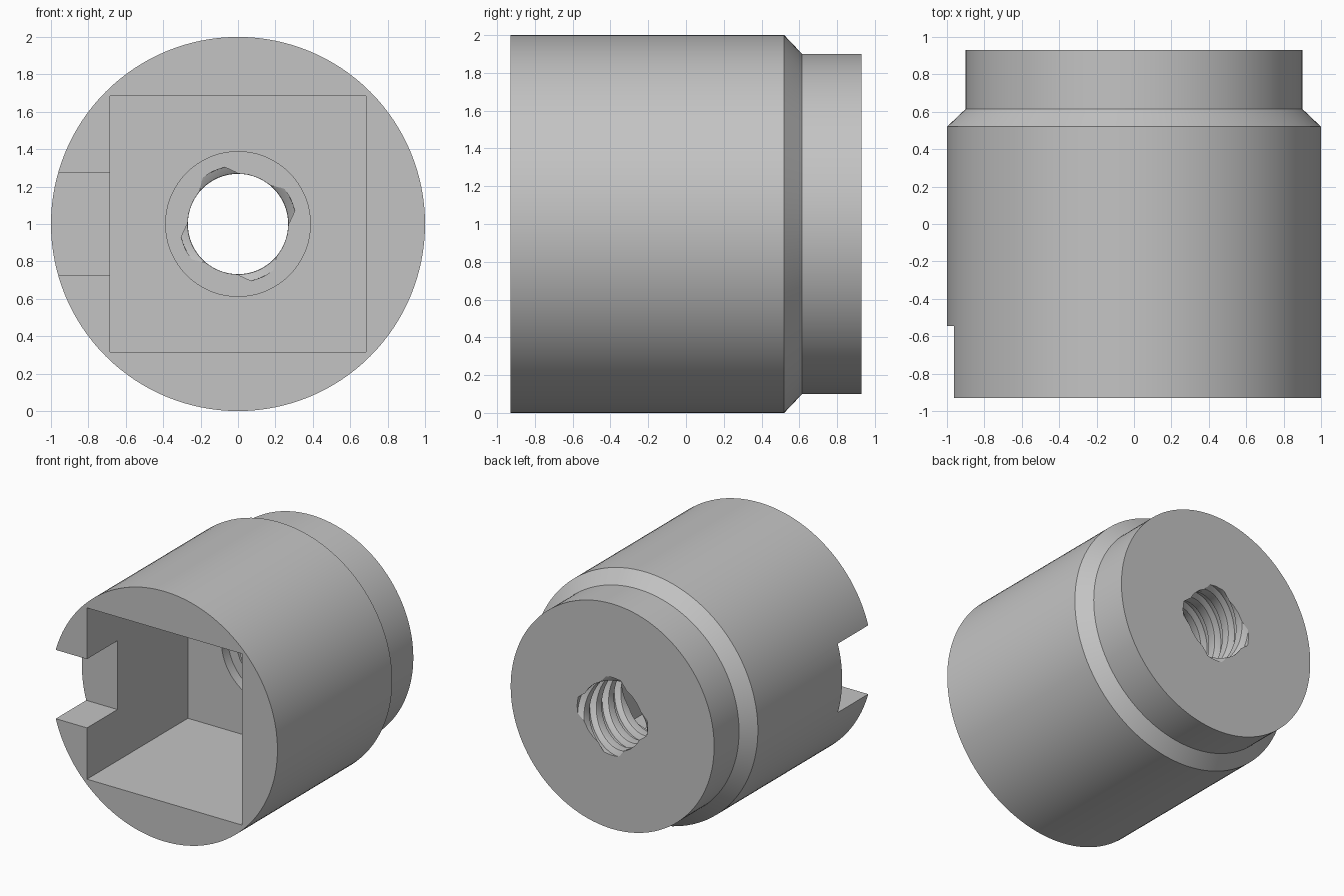
import bpy, bmesh
from math import sin, cos, pi, radians

old = bpy.data.objects.get("Cube")
if old:
    bpy.data.objects.remove(old, do_unlink=True)

grey = bpy.data.materials.new("plain grey")
grey.use_nodes = True
colour = (0.55, 0.55, 0.55, 1)
grey.diffuse_color = colour
grey.node_tree.nodes["Principled BSDF"].inputs["Base Color"].default_value = colour

FRONT, BACK = -0.93, 0.93
POCKET_END, BORE_END = 0.345, 0.425


def ring_solid(name, rings):
    """Close a stack of rings, each (y, [(angle, radius), ...]), about the y axis."""
    bm = bmesh.new()
    loops = [[bm.verts.new((r * cos(a), y, 1 + r * sin(a))) for a, r in pts]
             for y, pts in rings]
    n = len(loops[0])
    for low, high in zip(loops, loops[1:]):
        for i in range(n):
            j = (i + 1) % n
            bm.faces.new((low[i], low[j], high[j], high[i]))
    bm.faces.new(loops[0])
    bm.faces.new(loops[-1])
    return finish(name, bm)


def finish(name, bm):
    bmesh.ops.recalc_face_normals(bm, faces=bm.faces)
    mesh = bpy.data.meshes.new(name)
    bm.to_mesh(mesh)
    bm.free()
    mesh.materials.append(grey)
    obj = bpy.data.objects.new(name, mesh)
    bpy.context.collection.objects.link(obj)
    return obj


def lathe(name, profile, sides):
    return ring_solid(name, [(y, [(2 * pi * i / sides, r) for i in range(sides)])
                             for y, r in profile])


def box(name, low, high):
    bm = bmesh.new()
    bmesh.ops.create_cube(bm, size=1)
    for v in bm.verts:
        v.co = [a + (b - a) * (c + 0.5) for a, b, c in zip(low, high, v.co)]
    return finish(name, bm)


def cut(target, cutter):
    cutter.hide_render = True
    bpy.context.view_layer.objects.active = target
    mod = target.modifiers.new(cutter.name, "BOOLEAN")
    mod.operation = "DIFFERENCE"
    mod.solver = "EXACT"
    mod.object = cutter
    bpy.ops.object.modifier_apply(modifier=mod.name)
    bpy.data.objects.remove(cutter, do_unlink=True)


def thread_cutter():
    """Four-start trapezoidal screw, right handed."""
    tooth = [(0, .27), (13, .312), (25, .312), (37, .312), (50, .27), (63, .27), (77, .27)]
    lead, steps = 0.62, 60
    start, end = BORE_END - 0.03, BACK + 0.03
    rings = []
    for k in range(steps + 1):
        y = start + (end - start) * k / steps
        twist = -2 * pi * (y - BORE_END) / lead
        rings.append((y, [(radians(90 * s + a) + twist, r)
                          for s in range(4) for a, r in tooth]))
    obj = ring_solid("thread_cutter", rings)
    bm = bmesh.new()
    bm.from_mesh(obj.data)
    bmesh.ops.triangulate(bm, faces=bm.faces)
    bm.to_mesh(obj.data)
    bm.free()
    return obj


# Stepped round body with a chamfered shoulder
body = lathe("threaded_socket_body",
             [(FRONT, 1), (0.52, 1), (0.615, 0.9), (BACK, 0.9)], 128)

# Square pocket, side notch, counterbore and threaded hole
cut(body, box("pocket_cutter", (-0.685, FRONT - 0.1, 0.315), (0.685, POCKET_END, 1.685)))
cut(body, box("notch_cutter", (-1.1, FRONT - 0.1, 0.725), (-0.6, -0.545, 1.275)))
cut(body, lathe("counterbore_cutter", [(POCKET_END - 0.1, 0.387), (BORE_END, 0.387)], 72))
cut(body, thread_cutter())

# Smooth the curved walls and keep the edges crisp
bpy.ops.object.select_all(action="DESELECT")
body.select_set(True)
bpy.context.view_layer.objects.active = body
bpy.ops.object.shade_smooth_by_angle(angle=radians(25))
